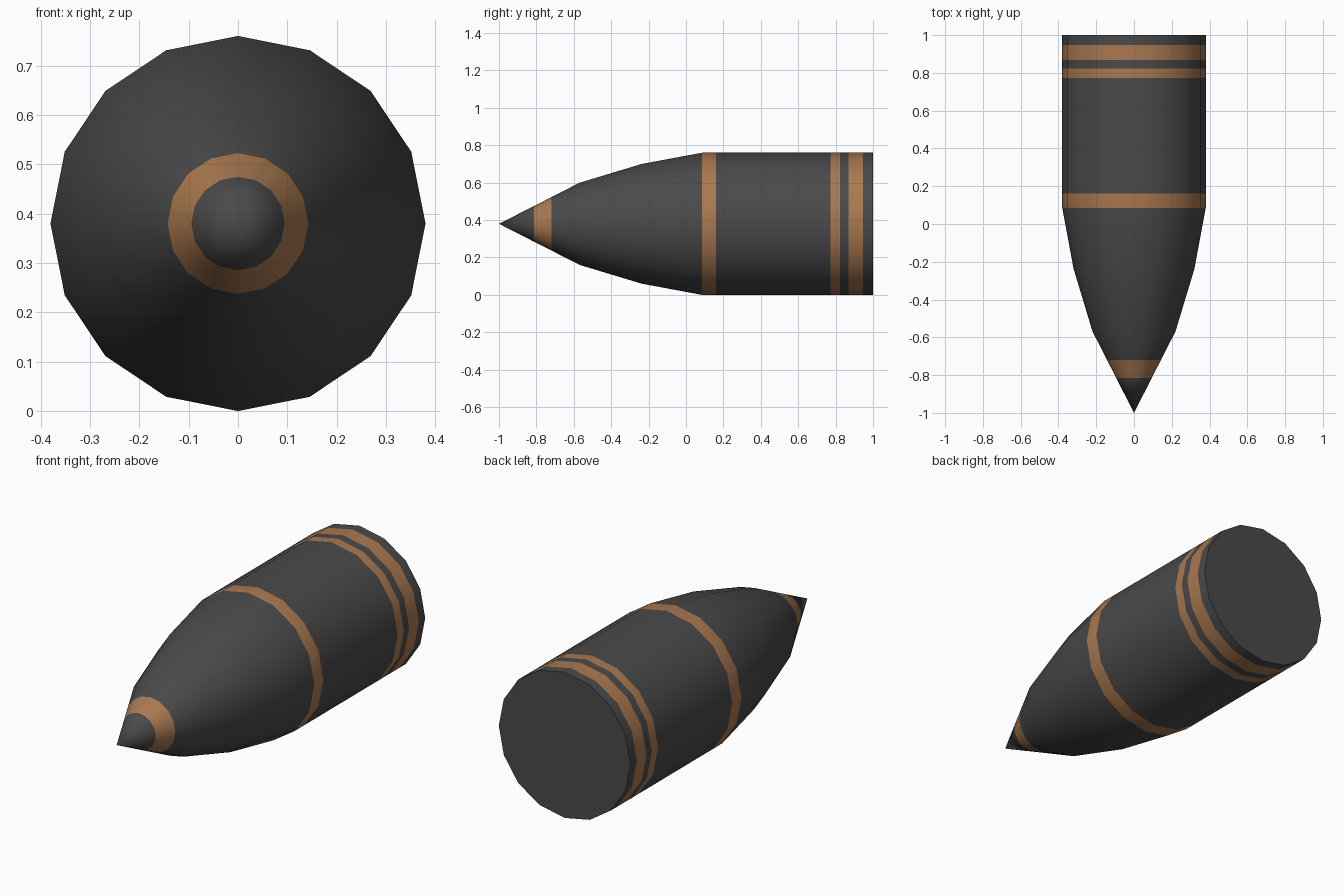
import bpy, bmesh, math

if "Cube" in bpy.data.objects:
    bpy.data.objects.remove(bpy.data.objects["Cube"])

SIDES, R = 16, 0.38


def material(name, rgb):
    m = bpy.data.materials.new(name)
    m.diffuse_color = (*rgb, 1)
    m.use_nodes = True
    m.node_tree.nodes["Principled BSDF"].inputs["Base Color"].default_value = m.diffuse_color
    return m


# Outline: (y, radius) from nose to base
outline = [(-1, 0), (-0.568, 0.22), (-0.237, 0.32), (0.086, R), (1, R)]
# Painted copper bands: (start y, end y)
bands = [(-0.814, -0.72), (0.086, 0.161), (0.773, 0.824), (0.868, 0.947)]


def radius(y):
    for (y0, r0), (y1, r1) in zip(outline, outline[1:]):
        if y <= y1:
            return r0 + (r1 - r0) * (y - y0) / (y1 - y0)
    return R


# Ring positions: outline points plus band edges
stations = sorted({y for y, r in outline if r > 0} | {y for b in bands for y in b})

bm = bmesh.new()
tip = bm.verts.new((0, -1, R))
rings = []
for y in stations:
    r = radius(y)
    rings.append([bm.verts.new((r * math.sin(math.tau * i / SIDES), y,
                                R + r * math.cos(math.tau * i / SIDES)))
                  for i in range(SIDES)])

# Nose cone, side walls and flat base
for i in range(SIDES):
    j = (i + 1) % SIDES
    bm.faces.new((tip, rings[0][i], rings[0][j]))
    for a, b in zip(rings, rings[1:]):
        bm.faces.new((a[i], b[i], b[j], a[j]))
base = bm.faces.new(rings[-1])
bmesh.ops.recalc_face_normals(bm, faces=bm.faces[:])

# Band faces take the copper material
for f in bm.faces:
    y = f.calc_center_median().y
    if f is not base and any(a < y < b for a, b in bands):
        f.material_index = 1

mesh = bpy.data.meshes.new("shell_body")
bm.to_mesh(mesh)
bm.free()
mesh.materials.append(material("dark grey", (0.068, 0.068, 0.068)))
mesh.materials.append(material("copper", (0.40, 0.19, 0.08)))
body = bpy.data.objects.new("shell_body", mesh)
bpy.context.collection.objects.link(body)

# Smooth sides, sharp base rim
bpy.context.view_layer.objects.active = body
body.select_set(True)
bpy.ops.object.shade_smooth_by_angle(angle=math.radians(40))
